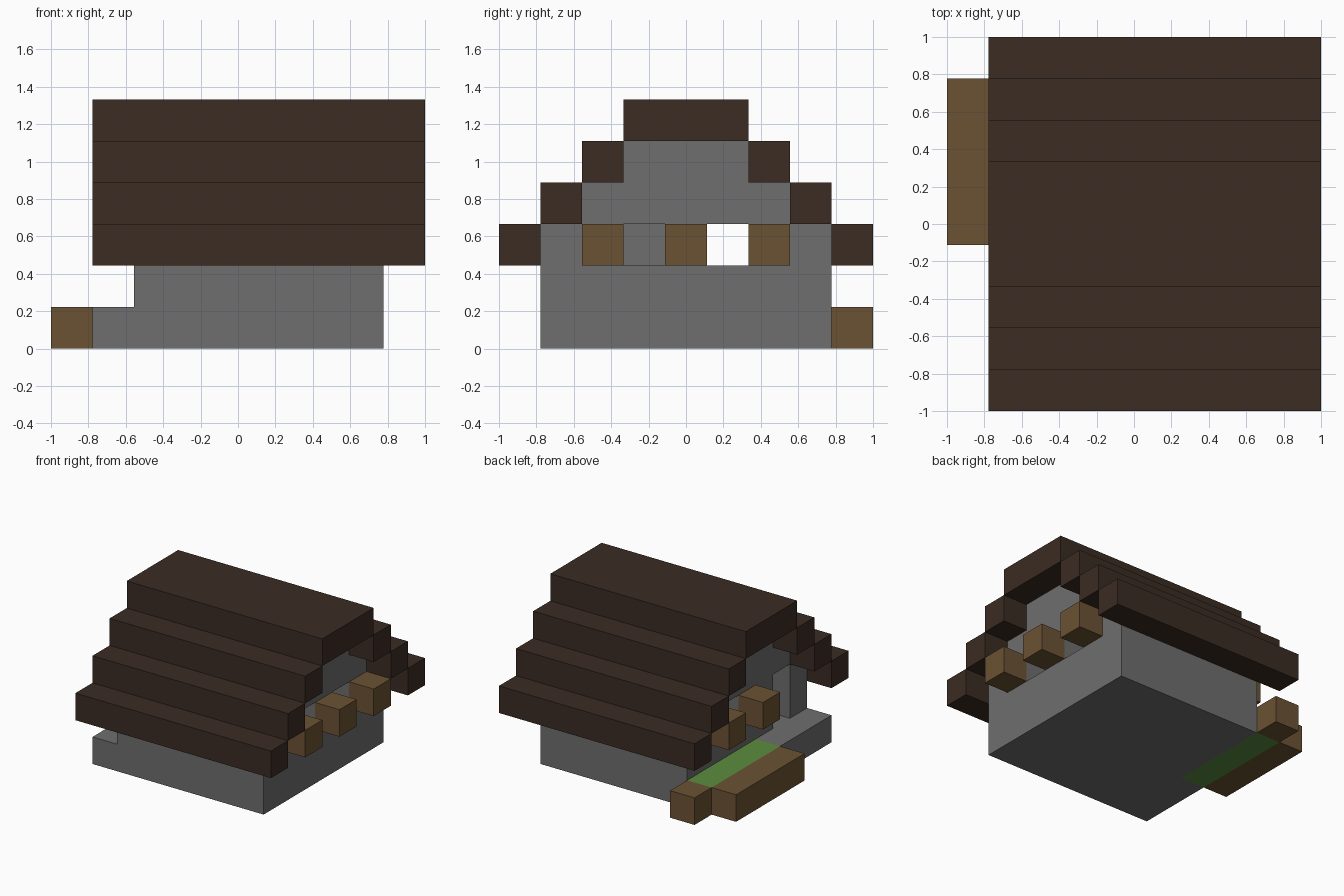
import bpy
import bmesh
import math
from mathutils import Vector

cube = bpy.data.objects.get("Cube")
if cube:
    bpy.data.objects.remove(cube)

CELL = 2 / 9  # the house is built on a 9 x 9 x 6 block grid


def make_material(name, rgb):
    mat = bpy.data.materials.new(name)
    mat.use_nodes = True
    colour = (*rgb, 1)
    mat.diffuse_color = colour
    mat.node_tree.nodes["Principled BSDF"].inputs["Base Color"].default_value = colour
    return mat


stone = make_material("grey stone", (0.156, 0.156, 0.156))
dark_wood = make_material("dark roof wood", (0.044, 0.025, 0.017))
wood = make_material("brown wood", (0.147, 0.084, 0.033))
grass = make_material("green grass", (0.107, 0.262, 0.048))


def block(x, y, z):
    """Set of grid cells; each argument is one index or an inclusive (first, last) pair."""
    spans = [range(a[0], a[1] + 1) if isinstance(a, tuple) else (a,) for a in (x, y, z)]
    return {(i, j, k) for i in spans[0] for j in spans[1] for k in spans[2]}


# Floor slab, with a porch step in front of the door
floor = block((2, 7), (1, 7), 0) | block(1, (1, 3), 0)

# Long side walls
side_walls = block((3, 6), 1, (1, 2)) | block((3, 6), 7, (1, 2))

# Stepped gable walls with window openings, and a door on one end
gable = {}
for x in (2, 7):
    gable[x] = block(x, (1, 7), (1, 2)) | block(x, (2, 6), 3) | block(x, (3, 5), 4)
    gable[x] -= block(x, 5, 2)
gable[2] -= block(2, 2, (1, 2))
gable[7] -= block(7, 3, 2)

# Stepped roof rows and the ridge
roof = block((1, 8), (3, 5), 5)
for step in range(3):
    roof |= block((1, 8), step, step + 2) | block((1, 8), 8 - step, step + 2)

# Shutters beside the windows
right_shutters = block(8, 2, 2) | block(8, 4, 2) | block(8, 6, 2)
left_shutters = block(1, 4, 2) | block(1, 6, 2)

# Garden bed with its timber edging
garden = block(1, (4, 7), 0)
edging = block(0, (4, 7), 0) | block(1, 8, 0)

parts = [
    ("floor_and_porch", floor, stone),
    ("side_walls", side_walls, stone),
    ("door_gable_wall", gable[2], stone),
    ("window_gable_wall", gable[7], stone),
    ("stepped_roof", roof, dark_wood),
    ("window_shutters", right_shutters, wood),
    ("garden_shutters", left_shutters, wood),
    ("garden_bed", garden, grass),
    ("garden_edging", edging, wood),
]
occupied = set().union(*(cells for _, cells, _ in parts))


def build(name, cells, mat):
    """Skin the cells with outward faces, leaving out those hidden between blocks."""
    bm = bmesh.new()
    for cell in sorted(cells):
        centre = Vector(cell) + Vector((0.5, 0.5, 0.5))
        for axis in range(3):
            for sign in (-1, 1):
                normal = Vector((0, 0, 0))
                normal[axis] = sign
                neighbour = tuple(int(c + n) for c, n in zip(cell, normal))
                if neighbour in occupied:
                    continue
                u = Vector((0, 0, 0))
                u[(axis + 1) % 3] = 0.5
                v = normal.cross(u)
                mid = centre + normal / 2
                corners = [mid - u - v, mid + u - v, mid + u + v, mid - u + v]
                bm.faces.new([bm.verts.new(c * CELL - Vector((1, 1, 0))) for c in corners])
    bmesh.ops.remove_doubles(bm, verts=bm.verts, dist=0.001)
    # Merge flat neighbouring squares into clean panels
    bmesh.ops.dissolve_limit(bm, angle_limit=math.radians(1), verts=bm.verts, edges=bm.edges)
    mesh = bpy.data.meshes.new(name)
    bm.to_mesh(mesh)
    bm.free()
    mesh.materials.append(mat)
    obj = bpy.data.objects.new(name, mesh)
    bpy.context.collection.objects.link(obj)


for part in parts:
    build(*part)
